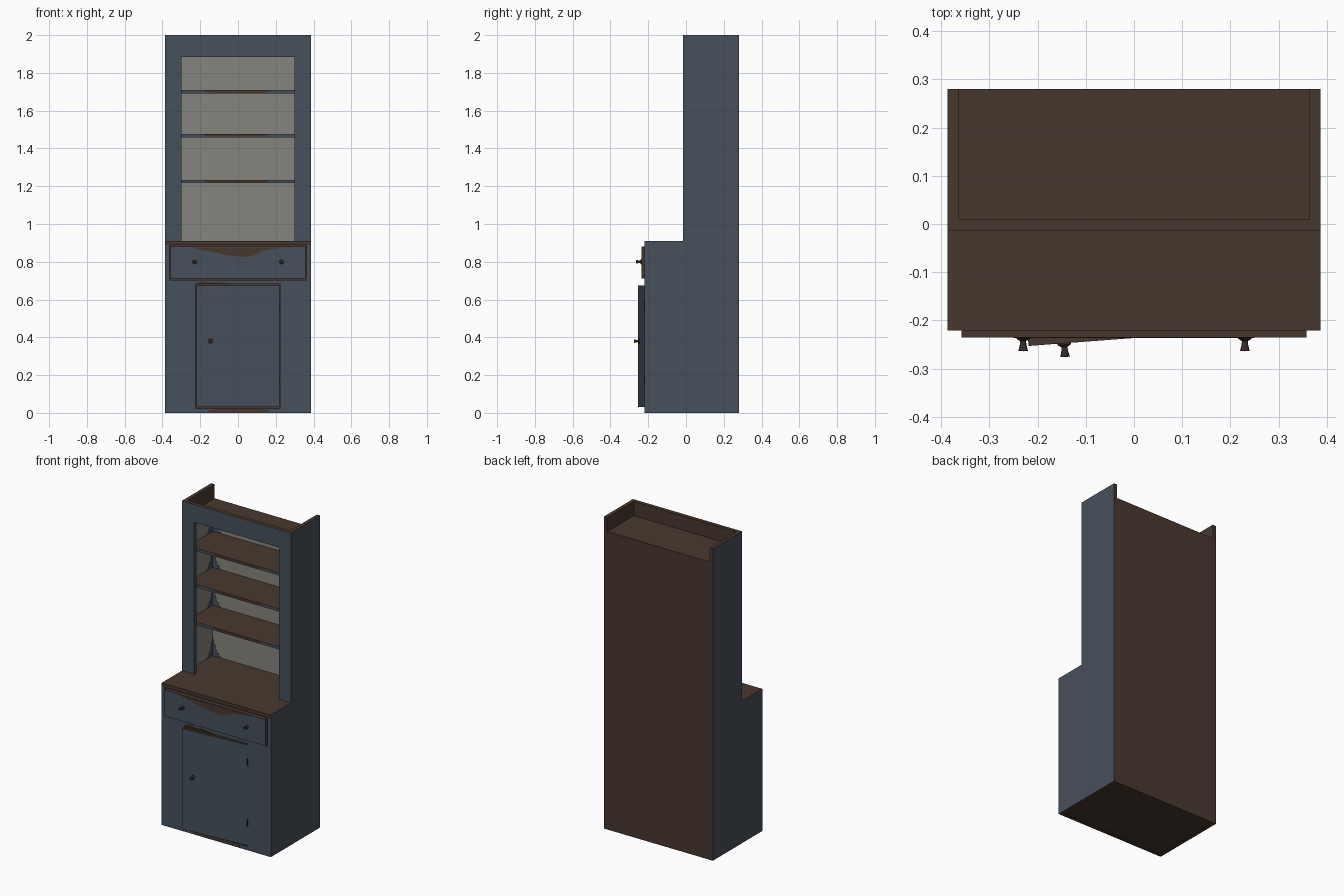
import bpy, bmesh, math
from mathutils import Vector

if "Cube" in bpy.data.objects:
    bpy.data.objects.remove(bpy.data.objects["Cube"])

# ---- materials ----
def mat(name, c):
    m = bpy.data.materials.new(name)
    m.diffuse_color = (*c, 1)
    m.use_nodes = True
    m.node_tree.nodes["Principled BSDF"].inputs["Base Color"].default_value = m.diffuse_color
    return m

BLUE, WOOD, CREAM, DARK, IRON = range(5)
MATS = [mat("slate blue paint", (.062, .080, .104)), mat("dark wood", (.064, .039, .028)),
        mat("cream paint", (.235, .230, .205)), mat("knob wood", (.034, .024, .020)),
        mat("black iron", (.012, .012, .013))]

def finish(name, bm, rule):
    """rule: one colour index, or a function of the face normal."""
    bmesh.ops.recalc_face_normals(bm, faces=bm.faces)
    bm.normal_update()
    for f in bm.faces:
        f.material_index = rule(f.normal) if callable(rule) else rule
    me = bpy.data.meshes.new(name)
    bm.to_mesh(me)
    bm.free()
    for m in MATS:
        me.materials.append(m)
    ob = bpy.data.objects.new(name, me)
    bpy.context.collection.objects.link(ob)
    return ob

def boxes(name, dims, rule):
    bm = bmesh.new()
    for x0, x1, y0, y1, z0, z1 in dims:
        vs = bmesh.ops.create_cube(bm, size=1)["verts"]
        for v in vs:
            v.co = Vector((x1 if v.co.x > 0 else x0, y1 if v.co.y > 0 else y0,
                           z1 if v.co.z > 0 else z0))
    return finish(name, bm, rule)

def prism(name, pts, axis, a, b, rule):
    """Extrude a flat outline along axis x (pts = y,z) or y (pts = x,z)."""
    bm = bmesh.new()
    at = (lambda p, t: (t, p[0], p[1])) if axis == "x" else (lambda p, t: (p[0], t, p[1]))
    f = bm.faces.new([bm.verts.new(at(p, a)) for p in pts])
    new = bmesh.ops.extrude_face_region(bm, geom=[f])["geom"]
    d = Vector(at((0, 0), b - a))
    bmesh.ops.translate(bm, vec=d, verts=[v for v in new if isinstance(v, bmesh.types.BMVert)])
    return finish(name, bm, rule)

def painted_front(n):
    return BLUE if n.y < -.5 else WOOD

def painted_outside(n):
    return BLUE if n.y < -.5 or abs(n.x) > .5 else WOOD

def knob(name, x, y, z):
    prof = [(0, 0), (.014, 0), (.014, .003), (.006, .008), (.007, .016), (.010, .028), (0, .029)]
    bm = bmesh.new()
    vs = [bm.verts.new((r, -d, 0)) for r, d in prof]
    es = [bm.edges.new(e) for e in zip(vs, vs[1:])]
    bmesh.ops.spin(bm, geom=vs + es, cent=(0, 0, 0), axis=(0, 1, 0),
                   angle=math.tau, steps=16, use_duplicate=False)
    bmesh.ops.remove_doubles(bm, verts=bm.verts, dist=1e-5)
    ob = finish(name, bm, DARK)
    for p in ob.data.polygons:
        p.use_smooth = abs(p.normal.y) < .8
    ob.location = (x, y, z)
    return ob

W, IN = .387, .363            # outer and inner half width
F, U, B = -.22, -.015, .28    # base front, upper front, back
TOP = .91                     # counter height

# ---- stepped side panels with cream lining ----
outline = [(F, 0), (B, 0), (B, 2), (U, 2), (U, TOP), (F, TOP)]
for s, n in ((-1, "left"), (1, "right")):
    prism(n + "_side", outline, "x", s * IN, s * W,
          lambda v, s=s: BLUE if v.x * s > .5 or v.y < -.5 else WOOD)
    a, b = sorted((s * IN, s * (IN - .003)))
    boxes(n + "_lining", [(a, b, .01, .26, TOP, 1.889)], CREAM)

# ---- back, top, bottom, counter ----
boxes("back_panel", [(-IN, IN, .26, B, .0, 1.91)], WOOD)
boxes("back_lining", [(-IN, IN, .257, .26, TOP, 1.889)], CREAM)
boxes("top_board", [(-IN, IN, .01, .26, 1.89, 1.91)], WOOD)
boxes("bottom_board", [(-IN, IN, -.2, .26, .003, .022)], WOOD)
boxes("counter", [(-W, W, F - .001, U, .888, TOP + .001), (-IN, IN, U, .26, .888, TOP + .001)],
      lambda n: BLUE if abs(n.x) > .5 else WOOD)
boxes("drawer_divider", [(-IN, IN, -.2, .26, .685, .703)], WOOD)

# ---- upper front frame: one arch-shaped outline ----
prism("upper_frame", [(-W, TOP), (-W, 2), (W, 2), (W, TOP), (.3, TOP), (.3, 1.885),
                      (-.3, 1.885), (-.3, TOP)], "y", U, .01, 
      lambda n: WOOD if n.z > .5 or n.y > .5 else BLUE)

# ---- lower front frame around drawer and door ----
boxes("lower_frame", [(-W, -.225, F, -.198, 0, .704), (.223, W, F, -.198, 0, .704),
                      (-.225, .223, F, -.198, .682, .704), (-.225, .223, F, -.198, 0, .024),
                      (-W, -.364, F, -.198, .704, .888), (.364, W, F, -.198, .704, .888)],
      painted_outside)
prism("bottom_rail_wear", [(-.16, .004), (.17, .004), (.16, .018), (.08, .023), (-.1, .023),
                           (-.15, .014)], "y", F - .001, F + .001, WOOD)
prism("door_rail_wear", [(-.22, .683), (-.03, .683), (-.06, .689), (-.2, .695)],
      "y", F - .001, F + .001, WOOD)

# ---- shelves with worn front edges ----
for i, z in enumerate((1.225, 1.468, 1.70)):
    boxes(f"shelf_{i + 1}", [(-IN, IN, .01, .26, z - .009, z + .009)], painted_front)
    prism(f"shelf_wear_{i + 1}", [(-.19, z + .009), (-.16, z - .005), (.14, z - .006),
                                  (.17, z + .009)], "y", .009, .011, WOOD)

# ---- dark worn corners on the cream lining above each shelf ----
for i, z in enumerate((TOP, 1.234, 1.477, 1.709)):
    h = .12
    for s in (-1, 1):
        x = s * (IN - .003)
        prism(f"corner_wear_side_{i}_{s}", [(.257, z), (.257, z + h), (.235, z + .05), (.20, z)],
              "x", x, x - s * .001, BLUE)
        prism(f"corner_wear_back_{i}_{s}", [(x, z), (x, z + h), (x - s * .03, z + .04),
                                            (x - s * .06, z)], "y", .256, .257, BLUE)

# ---- drawer ----
boxes("drawer_front", [(-.358, .358, -.235, -.2, .711, .88)], painted_front)
boxes("drawer_body", [(-.34, .34, -.2, .24, .715, .86)], WOOD)
prism("drawer_wear", [(-.25, .876), (-.19, .862), (-.12, .848), (-.06, .835), (0, .828),
                      (.05, .826), (.09, .836), (.13, .856), (.17, .866), (.25, .876)],
      "y", -.2365, -.234, WOOD)
for s, n in ((-1, "left"), (1, "right")):
    knob(n + "_drawer_knob", s * .23, -.235, .80)

# ---- door, hinged on the right and slightly open ----
door = boxes("door", [(-.44, 0, 0, .016, .03, .675)],
             lambda n: WOOD if abs(n.z) > .5 or n.y > .5 else BLUE)
door.location = (.22, F, 0)
door.rotation_euler.z = math.radians(4.3)
knob("door_knob", -.366, 0, .38).parent = door
boxes("hinges", [(.216, .224, F - .003, F + .01, z - .022, z + .022) for z in (.175, .565)], IRON)
